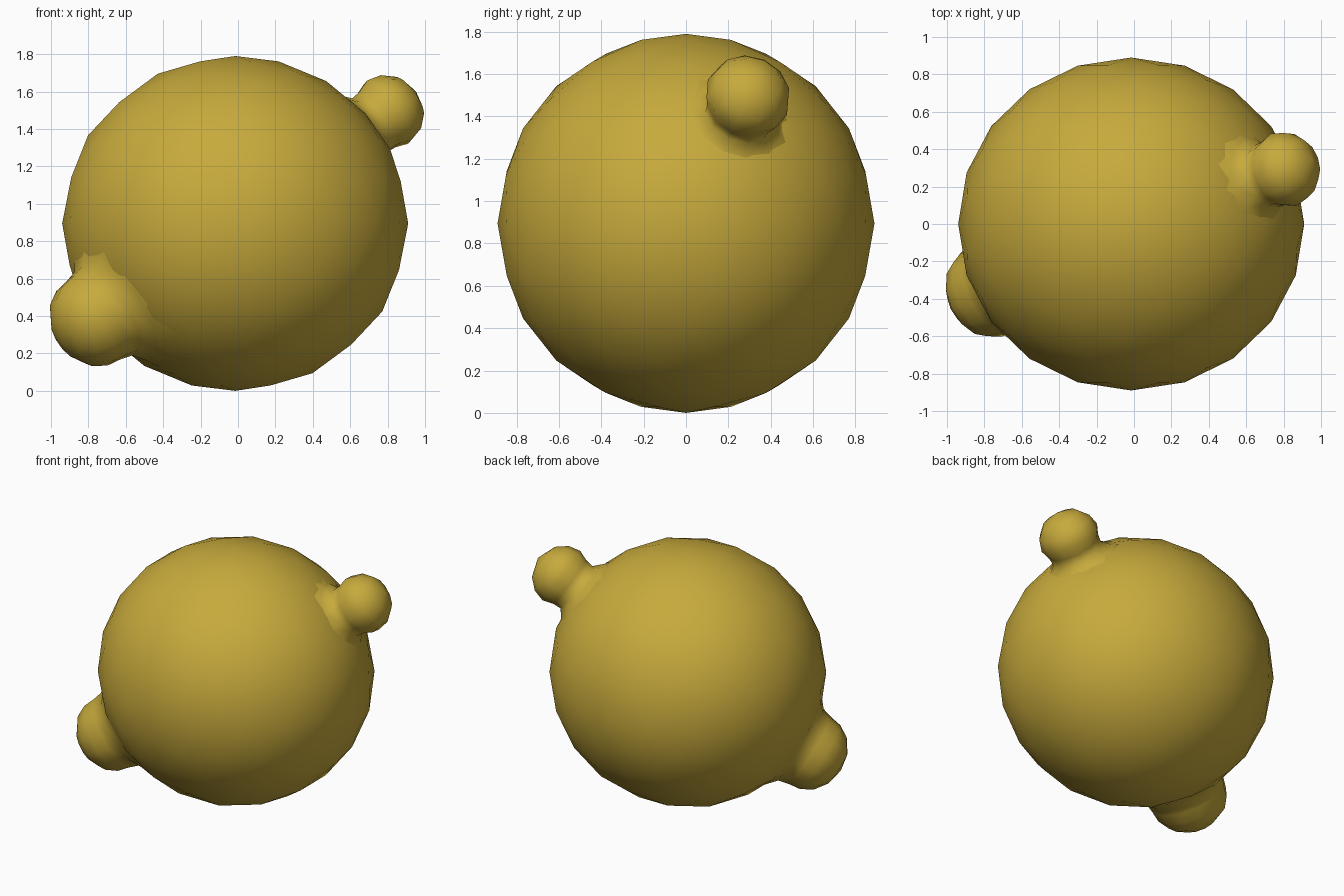
import bpy, bmesh, math
from mathutils import Vector

if "Cube" in bpy.data.objects:
    bpy.data.objects.remove(bpy.data.objects["Cube"])

CENTRE = Vector((-0.015, 0, 0.895))

gold = bpy.data.materials.new("olive_gold")
gold.diffuse_color = (0.57, 0.40, 0.045, 1)
gold.use_nodes = True
gold.node_tree.nodes["Principled BSDF"].inputs["Base Color"].default_value = gold.diffuse_color


def finish(bm, name):
    bmesh.ops.recalc_face_normals(bm, faces=bm.faces)
    for f in bm.faces:
        f.smooth = True
    mesh = bpy.data.meshes.new(name)
    bm.to_mesh(mesh)
    bm.free()
    mesh.materials.append(gold)
    ob = bpy.data.objects.new(name, mesh)
    bpy.context.collection.objects.link(ob)
    return ob


def knob(name, tip_centre, profile, sides=12):
    """Lathe a flared bud around the line from the body centre to tip_centre.
    profile: (distance from body centre, radius), ending at the tip."""
    bm = bmesh.new()
    rings = []
    for d, r in profile[:-1]:
        rings.append([bm.verts.new((r * math.cos(2 * math.pi * i / sides),
                                    r * math.sin(2 * math.pi * i / sides), d))
                      for i in range(sides)])
    tip = bm.verts.new((0, 0, profile[-1][0]))
    for i in range(sides):
        j = (i + 1) % sides
        for a, b in zip(rings, rings[1:]):
            bm.faces.new((a[i], a[j], b[j], b[i]))
        bm.faces.new((rings[-1][i], rings[-1][j], tip))
    # open base lies buried in the body; normals must point outward
    axis = Vector(tip_centre) - CENTRE
    rot = axis.to_track_quat('Z', 'Y').to_matrix()
    for v in bm.verts:
        v.co = rot @ v.co + CENTRE
    return finish(bm, name)


# Large round body, coarse facets with smooth shading
bm = bmesh.new()
bmesh.ops.create_icosphere(bm, subdivisions=3, radius=1)
for v in bm.verts:
    v.co = Vector((v.co.x * 0.925, v.co.y * 0.89, v.co.z * 0.895)) + CENTRE
finish(bm, "body")

# Small ball on a neck, upper right
knob("upper_bud", (0.80, 0.29, 1.49),
     [(0.79, 0.37), (0.875, 0.23), (0.925, 0.175), (0.98, 0.18),
      (1.05, 0.205), (1.13, 0.185), (1.20, 0.125), (1.245, 0)])

# Bigger bulge blending into the body, lower left
knob("lower_bud", (-0.74, -0.34, 0.40),
     [(0.75, 0.47), (0.83, 0.35), (0.89, 0.28), (0.96, 0.262),
      (1.04, 0.25), (1.12, 0.205), (1.18, 0.12), (1.205, 0)])
